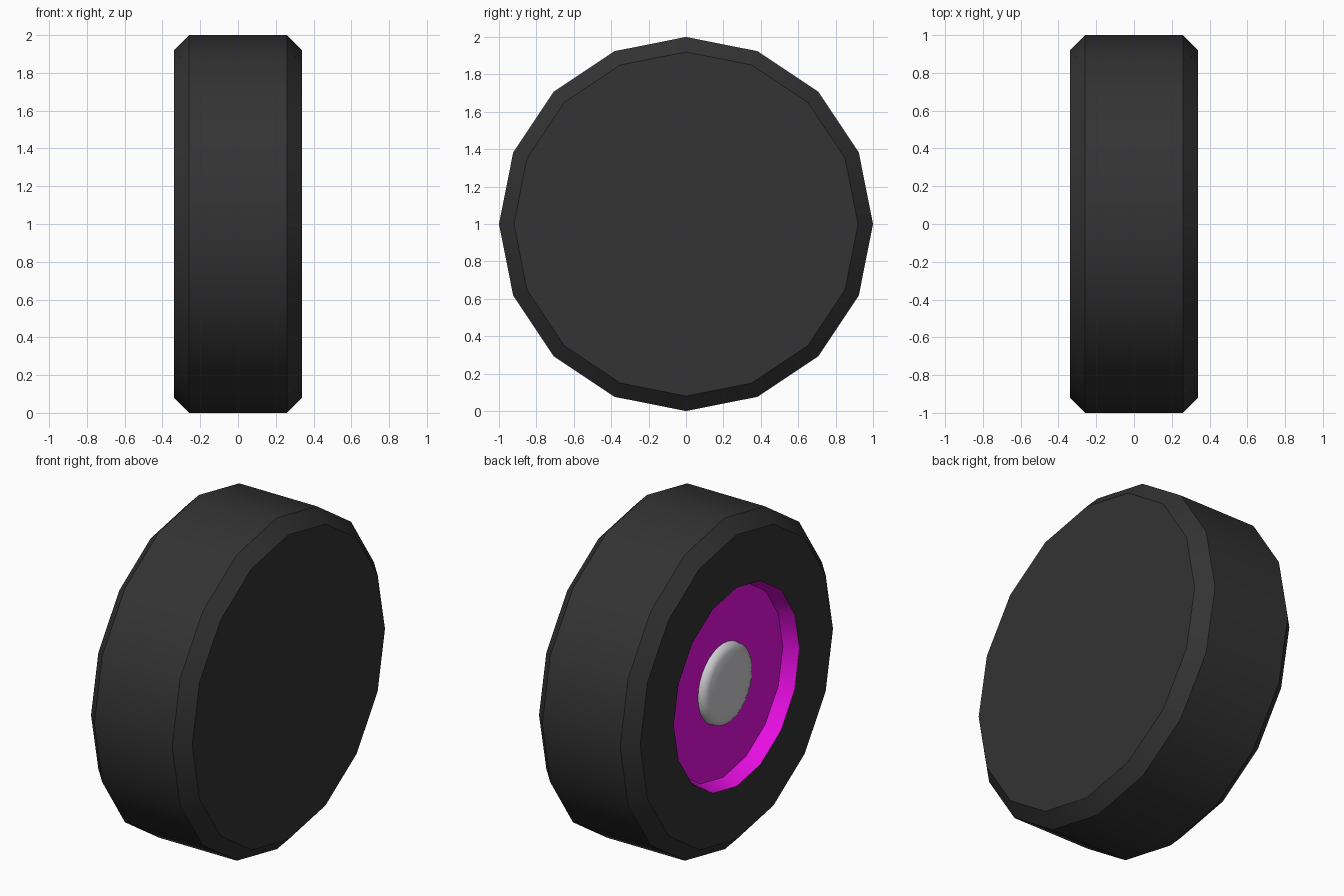
import bpy, bmesh, math

if "Cube" in bpy.data.objects:
    bpy.data.objects.remove(bpy.data.objects["Cube"])


def material(name, rgb):
    m = bpy.data.materials.new(name)
    m.diffuse_color = (*rgb, 1)
    m.use_nodes = True
    m.node_tree.nodes["Principled BSDF"].inputs["Base Color"].default_value = m.diffuse_color
    return m


def lathe(name, profile, sides, mat, smooth=30):
    """Spin (x, radius) points round the axle; radius 0 closes with a single point."""
    bm = bmesh.new()
    rings = []
    for x, r in profile:
        if r == 0:
            rings.append([bm.verts.new((x, 0, 1))] * sides)
        else:
            rings.append([bm.verts.new((x, r * math.sin(2 * math.pi * i / sides),
                                        1 + r * math.cos(2 * math.pi * i / sides)))
                          for i in range(sides)])
    for a, b in zip(rings, rings[1:]):
        for i in range(sides):
            j = (i + 1) % sides
            corners = list(dict.fromkeys((a[i], a[j], b[j], b[i])))
            bm.faces.new(corners)
    me = bpy.data.meshes.new(name)
    bm.to_mesh(me)
    bm.free()
    me.materials.append(mat)
    ob = bpy.data.objects.new(name, me)
    bpy.context.collection.objects.link(ob)
    bpy.ops.object.select_all(action='DESELECT')
    ob.select_set(True)
    bpy.context.view_layer.objects.active = ob
    bpy.ops.object.shade_smooth_by_angle(angle=math.radians(smooth))
    return ob


rubber = material("black rubber", (0.033, 0.033, 0.033))
magenta = material("magenta rim", (0.8, 0.004, 0.76))
metal = material("grey metal", (0.62, 0.62, 0.64))

W, S = 0.338, 0.26   # half width at the side walls and at the tread

# Tyre: closed inner side, bevelled shoulders, open on the outer side
lathe("tyre", [(W, 0), (W, 0.92), (S, 1), (-S, 1), (-W, 0.92), (-W, 0.6)], 16, rubber)

# Rim: slightly tapered wall and recessed disc
lathe("rim", [(-W, 0.6), (-W + 0.09, 0.57), (-W + 0.09, 0)], 16, magenta)

# Hub cap: low rounded disc in the middle of the rim
lathe("hub_cap", [(-W + 0.09, 0.24), (-W + 0.06, 0.235), (-W + 0.045, 0.2),
                  (-W + 0.037, 0.12), (-W + 0.035, 0)], 32, metal, 60)
